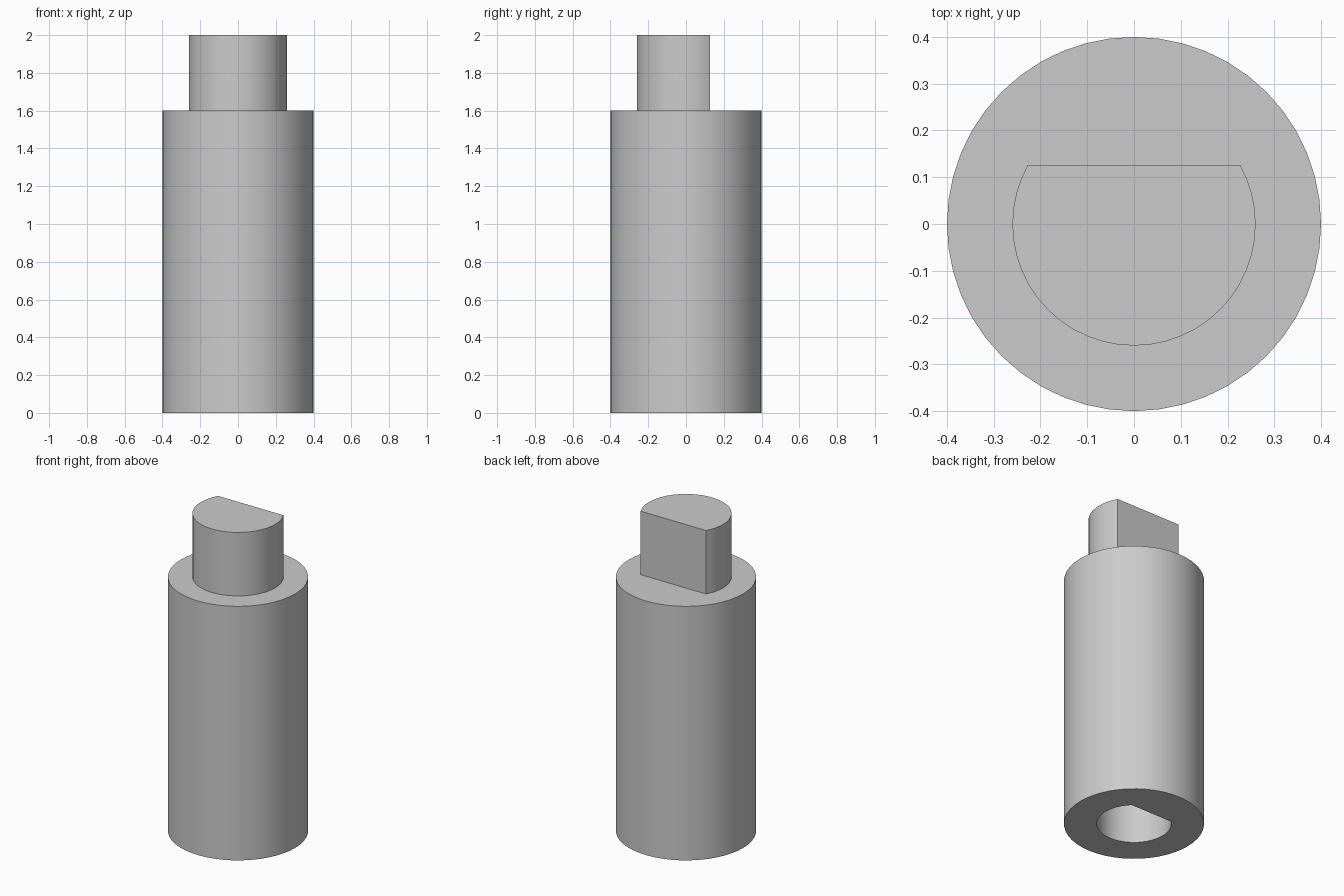
import bpy
import bmesh
import math

SIDES = 48

default_cube = bpy.data.objects.get("Cube")
if default_cube:
    bpy.data.objects.remove(default_cube, do_unlink=True)

grey = bpy.data.materials.new("plain_grey")
grey.use_nodes = True
colour = (0.6, 0.6, 0.6, 1.0)
grey.diffuse_color = colour
grey.node_tree.nodes["Principled BSDF"].inputs["Base Color"].default_value = colour


def round_bar(name, radius, bottom, top, flat=None):
    """Upright cylinder, optionally cut by a flat facing the back."""
    bm = bmesh.new()
    bmesh.ops.create_cone(bm, cap_ends=True, segments=SIDES, radius1=radius,
                          radius2=radius, depth=top - bottom)
    bmesh.ops.translate(bm, verts=bm.verts, vec=(0, 0, (top + bottom) / 2))
    if flat is not None:
        cut = bmesh.ops.bisect_plane(bm, geom=bm.verts[:] + bm.edges[:] + bm.faces[:],
                                     plane_co=(0, flat, 0), plane_no=(0, 1, 0),
                                     clear_outer=True)
        rim = [g for g in cut["geom_cut"] if isinstance(g, bmesh.types.BMEdge)]
        bmesh.ops.holes_fill(bm, edges=rim, sides=0)
    bmesh.ops.recalc_face_normals(bm, faces=bm.faces)
    mesh = bpy.data.meshes.new(name)
    bm.to_mesh(mesh)
    bm.free()
    mesh.materials.append(grey)
    obj = bpy.data.objects.new(name, mesh)
    bpy.context.collection.objects.link(obj)
    return obj


def select_only(obj):
    bpy.ops.object.select_all(action="DESELECT")
    obj.select_set(True)
    bpy.context.view_layer.objects.active = obj


# Main barrel and the flatted peg on top
body = round_bar("body", 0.4, 0, 1.6)
peg = round_bar("drive_peg", 0.26, 1.6, 2, flat=0.126)

# Flatted socket in the underside
cutter = round_bar("socket_cutter", 0.213, -0.1, 0.4, flat=0.155)
cutter.hide_render = True
socket = body.modifiers.new("socket", "BOOLEAN")
socket.operation = "DIFFERENCE"
socket.solver = "EXACT"
socket.object = cutter
select_only(body)
bpy.ops.object.modifier_apply(modifier=socket.name)
bpy.data.objects.remove(cutter, do_unlink=True)

# Smooth round walls with crisp rims
for part in (body, peg):
    select_only(part)
    bpy.ops.object.shade_smooth_by_angle(angle=math.radians(25))
